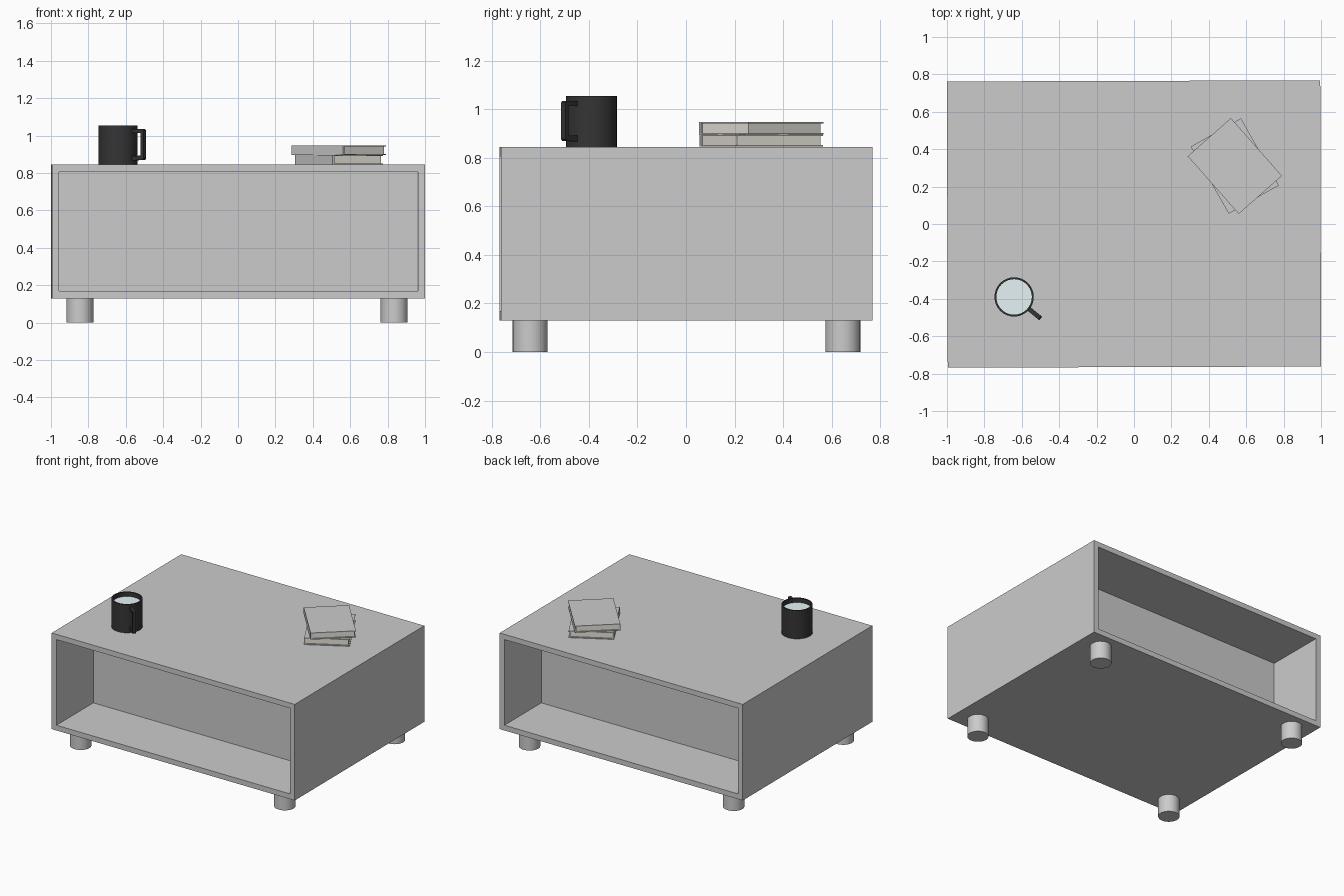
import bpy, bmesh, math
from mathutils import Matrix, Vector

if "Cube" in bpy.data.objects:
    bpy.data.objects.remove(bpy.data.objects["Cube"])

TOP = 0.845      # tabletop height
BASE = 0.13      # underside of the body


def material(name, rgb):
    m = bpy.data.materials.new(name)
    m.diffuse_color = (*rgb, 1)
    m.use_nodes = True
    m.node_tree.nodes["Principled BSDF"].inputs["Base Color"].default_value = m.diffuse_color
    return m


def make(name, bm, mat=None, smooth=False):
    bmesh.ops.recalc_face_normals(bm, faces=bm.faces)
    me = bpy.data.meshes.new(name)
    bm.to_mesh(me)
    bm.free()
    ob = bpy.data.objects.new(name, me)
    bpy.context.collection.objects.link(ob)
    if mat:
        me.materials.append(mat)
    if smooth:
        bpy.ops.object.select_all(action='DESELECT')
        ob.select_set(True)
        bpy.context.view_layer.objects.active = ob
        bpy.ops.object.shade_smooth_by_angle(angle=math.radians(40))
    return ob


def add_box(bm, lo, hi):
    lo, hi = Vector(lo), Vector(hi)
    mat = Matrix.Translation((lo + hi) / 2) @ Matrix.Diagonal((*(hi - lo), 1))
    bmesh.ops.create_cube(bm, size=1, matrix=mat)


dark = material("dark_ceramic", (0.035, 0.035, 0.035))
water = material("pale_liquid", (0.78, 0.9, 0.92))
paper = material("paper", (0.8, 0.78, 0.7))

# Table body: a box with a recessed shelf on the front and the back
bm = bmesh.new()
add_box(bm, (-0.998, -0.765, BASE), (0.998, 0.765, TOP))
bm.normal_update()
for side in (-1, 1):
    face = next(f for f in bm.faces if f.normal.y * side > 0.9
                and abs(f.calc_center_median().y) > 0.7)
    bmesh.ops.inset_region(bm, faces=[face], thickness=0.055)
    new = bmesh.ops.extrude_face_region(bm, geom=[face])
    verts = [v for v in new["geom"] if isinstance(v, bmesh.types.BMVert)]
    bmesh.ops.translate(bm, verts=verts, vec=(0, -side * 0.435, 0))
    if face.is_valid:
        bmesh.ops.delete(bm, geom=[face], context='FACES_ONLY')
make("table_body", bm).rotation_euler.z = 0.003

# Round legs
for sx in (-1, 1):
    for sy in (-1, 1):
        bm = bmesh.new()
        bmesh.ops.create_cone(
            bm, cap_ends=True, segments=32, radius1=0.072, radius2=0.072, depth=BASE,
            matrix=Matrix.Translation((sx * 0.84 - 0.005, sy * 0.644 + 0.002, BASE / 2)))
        make("leg", bm, smooth=True)

# Mug: lathed cup wall
mug_at = (-0.641, -0.39, TOP)
profile = [(0, 0), (0.105, 0), (0.105, 0.21), (0.095, 0.21), (0.095, 0.015), (0, 0.015)]
bm = bmesh.new()
vs = [bm.verts.new((r, 0, z)) for r, z in profile]
es = [bm.edges.new(p) for p in zip(vs, vs[1:])]
bmesh.ops.spin(bm, geom=vs + es, cent=(0, 0, 0), axis=(0, 0, 1),
               angle=math.tau, steps=32, use_duplicate=False)
bmesh.ops.remove_doubles(bm, verts=bm.verts, dist=1e-5)
make("mug_cup", bm, dark, True).location = mug_at

# Mug handle: C-shaped outline given a width
outline = [(0.098, 0.19), (0.176, 0.19), (0.183, 0.183), (0.183, 0.032), (0.176, 0.025),
           (0.098, 0.022), (0.098, 0.046), (0.165, 0.048), (0.165, 0.168), (0.098, 0.168)]
bm = bmesh.new()
face = bm.faces.new([bm.verts.new((r, -0.012, z)) for r, z in outline])
new = bmesh.ops.extrude_face_region(bm, geom=[face])
bmesh.ops.translate(bm, vec=(0, 0.024, 0),
                    verts=[v for v in new["geom"] if isinstance(v, bmesh.types.BMVert)])
handle = make("mug_handle", bm, dark)
handle.location = mug_at
handle.rotation_euler.z = math.radians(-39)

# Drink surface inside the mug
bm = bmesh.new()
bmesh.ops.create_circle(bm, cap_ends=True, segments=32, radius=0.0955)
make("drink", bm, water).location = (mug_at[0], mug_at[1], TOP + 0.178)


# Books: two covers and a spine around a slightly smaller page block
def book(name, z, angle):
    w, d, h, t = 0.154, 0.206, 0.05, 0.006
    cover = bmesh.new()
    add_box(cover, (-w, -d, 0), (w, d, t))
    add_box(cover, (-w, -d, h - t), (w, d, h))
    add_box(cover, (-w, -d, t), (-w + 0.012, d, h - t))
    pages = bmesh.new()
    add_box(pages, (-w + 0.012, -d + 0.008, t), (w - 0.008, d - 0.008, h - t))
    for ob in (make(name + "_cover", cover), make(name + "_pages", pages, paper)):
        ob.location = (0.539, 0.31, z)
        ob.rotation_euler.z = math.radians(angle)


book("lower_book", TOP + 0.001, 29.5)
book("upper_book", TOP + 0.052, 41.5)
